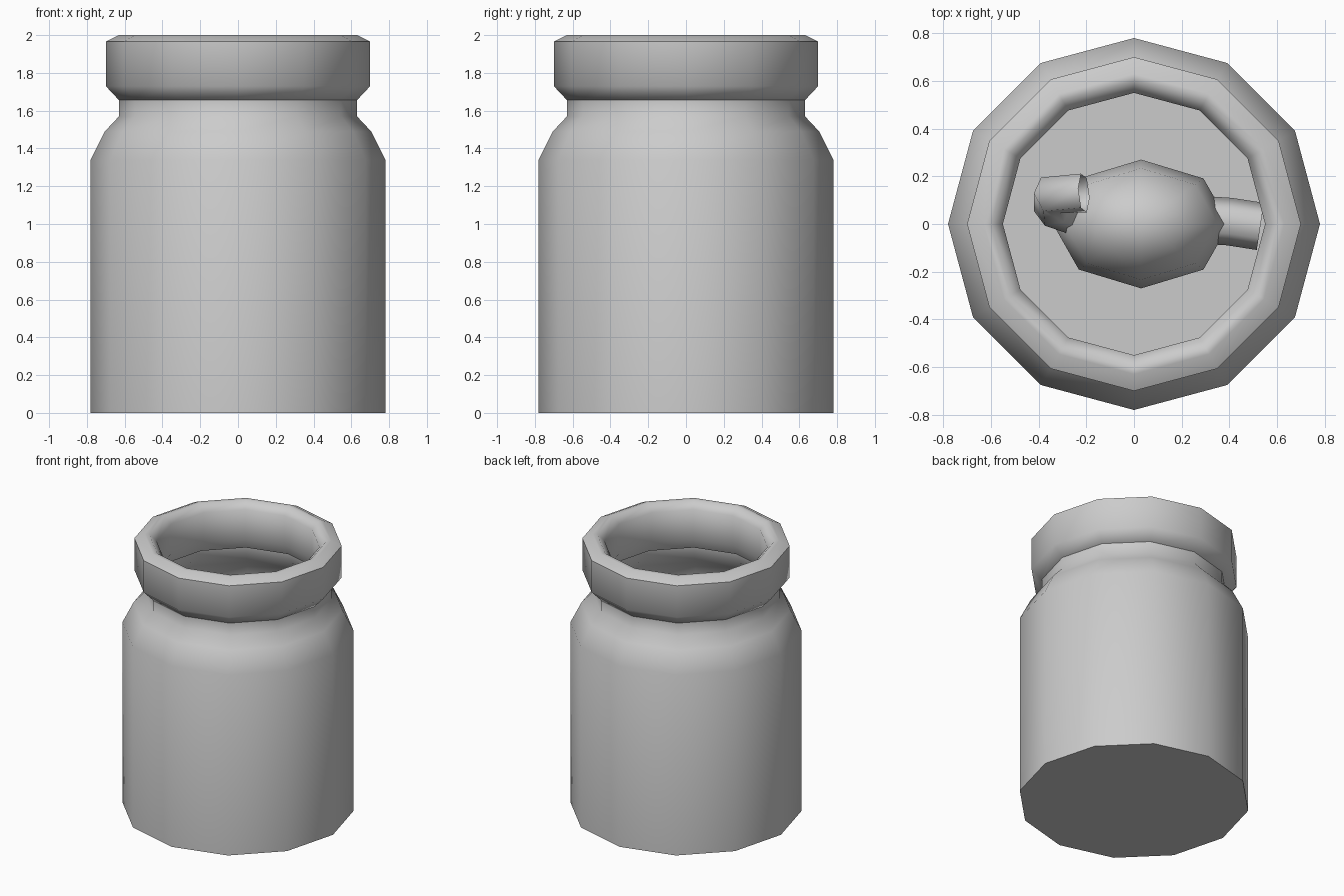
import bpy, bmesh, math

if "Cube" in bpy.data.objects:
    bpy.data.objects.remove(bpy.data.objects["Cube"])

SIDES = 12


def smooth(obj, angle=60):
    bpy.ops.object.select_all(action='DESELECT')
    obj.select_set(True)
    bpy.context.view_layer.objects.active = obj
    bpy.ops.object.shade_smooth_by_angle(angle=math.radians(angle))


def add_object(name, bm):
    mesh = bpy.data.meshes.new(name)
    bm.to_mesh(mesh)
    bm.free()
    obj = bpy.data.objects.new(name, mesh)
    bpy.context.collection.objects.link(obj)
    smooth(obj)
    return obj


def lathe(name, profile, ring=False, floor=False):
    """Revolve (radius, z) points; ring closes the profile, floor caps its first loop."""
    bm = bmesh.new()
    angles = [2 * math.pi * i / SIDES for i in range(SIDES)]
    loops = [[bm.verts.new((r * math.cos(a), r * math.sin(a), z)) for a in angles]
             for r, z in profile]
    pairs = list(zip(loops, loops[1:])) + ([(loops[-1], loops[0])] if ring else [])
    for low, high in pairs:
        for i in range(SIDES):
            j = (i + 1) % SIDES
            bm.faces.new((low[i], low[j], high[j], high[i]))
    if floor:
        bm.faces.new(loops[0][::-1])
    return add_object(name, bm)


def tube(name, points, radius):
    """Open six-sided tube along a path."""
    curve = bpy.data.curves.new(name, 'CURVE')
    curve.dimensions = '3D'
    curve.bevel_depth = radius
    curve.bevel_resolution = 1
    spline = curve.splines.new('POLY')
    spline.points.add(len(points) - 1)
    for p, co in zip(spline.points, points):
        p.co = (*co, 1)
    obj = bpy.data.objects.new(name, curve)
    bpy.context.collection.objects.link(obj)


# Jar body: floor, straight wall, shoulder and neck
lathe("jar_body", [(0.78, 0), (0.78, 1.34), (0.705, 1.49), (0.63, 1.57), (0.63, 1.66)],
      floor=True)

# Thick rounded rim
lathe("jar_rim", [(0.625, 1.65), (0.70, 1.73), (0.70, 1.965), (0.63, 2.0),
                  (0.60, 2.0), (0.55, 1.95), (0.55, 1.73), (0.59, 1.65)], ring=True)

# Rounded specimen inside the jar
bm = bmesh.new()
bmesh.ops.create_uvsphere(bm, u_segments=8, v_segments=6, radius=1)
bmesh.ops.scale(bm, vec=(0.37, 0.27, 0.38), verts=bm.verts)
bmesh.ops.translate(bm, vec=(0.03, 0, 0.72), verts=bm.verts)
add_object("specimen_body", bm)

# Arched tube on the left, short stub on the right
tube("specimen_arch", [(-0.22, 0.03, 0.8), (-0.34, 0.07, 0.95),
                       (-0.35, 0.12, 1.08), (-0.21, 0.13, 1.12)], 0.085)
tube("specimen_stub", [(0.25, 0.02, 0.72), (0.40, 0.01, 0.72), (0.53, -0.01, 0.72)], 0.1)
